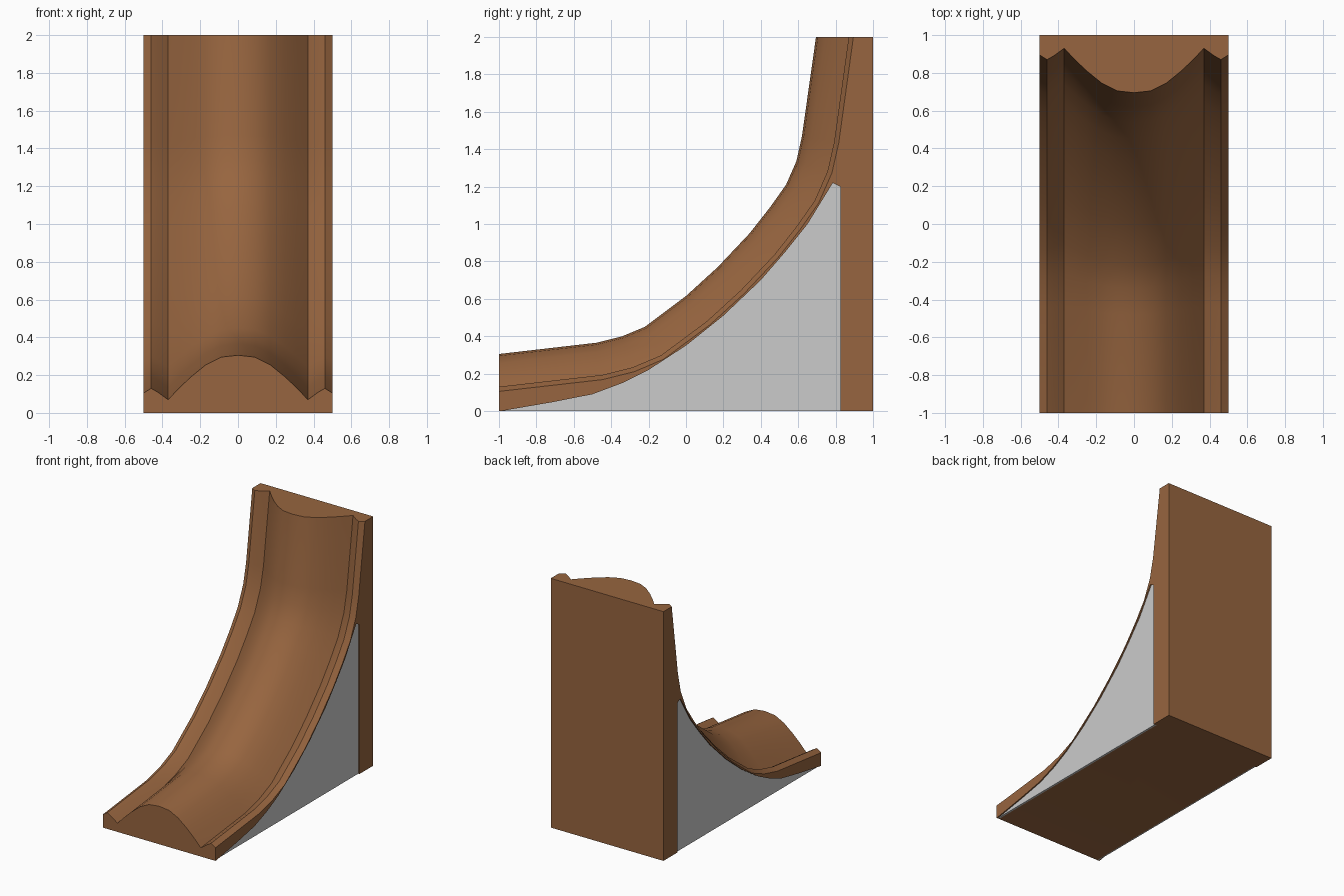
import bpy, bmesh, math
from mathutils import Vector

if "Cube" in bpy.data.objects:
    bpy.data.objects.remove(bpy.data.objects["Cube"])

brown = bpy.data.materials.new("brown")
brown.diffuse_color = (0.31, 0.13, 0.05, 1)
brown.use_nodes = True
brown.node_tree.nodes["Principled BSDF"].inputs["Base Color"].default_value = brown.diffuse_color

# Crest line of the chute as (y, z), and half cross-section as (x, depth below crest)
crest = [Vector(p) for p in [
    (-1, .305), (-.48, .365), (-.34, .40), (-.22, .45), (0, .615), (.17, .77), (.34, .95),
    (.45, 1.09), (.535, 1.21), (.59, 1.335), (.62, 1.47), (.695, 2)]]
half = [(0, 0), (.09, .01), (.17, .05), (.25, .115), (.31, .172), (.37, .235),
        (.425, .195), (.46, .175), (.5, .2)]
section = [(-x, d) for x, d in half[:0:-1]] + half

# Depth direction at each crest point; the ends stay in the front and top planes
dirs = []
for i in range(len(crest)):
    if i == 0:
        dirs.append(Vector((0, -1)))
    elif i == len(crest) - 1:
        dirs.append(Vector((1, 0)))
    else:
        t = ((crest[i] - crest[i - 1]).normalized() + (crest[i + 1] - crest[i]).normalized()).normalized()
        dirs.append(Vector((t.y, -t.x)))


def finish(bm, name, mat=None):
    bmesh.ops.recalc_face_normals(bm, faces=bm.faces[:])
    me = bpy.data.meshes.new(name)
    bm.to_mesh(me)
    bm.free()
    ob = bpy.data.objects.new(name, me)
    bpy.context.collection.objects.link(ob)
    if mat:
        me.materials.append(mat)
    return ob


def slab(name, profile, x0, x1, mat=None):
    """Extrude a (y, z) outline from x0 to x1."""
    bm = bmesh.new()
    f = bm.faces.new([bm.verts.new((x0, y, z)) for y, z in profile])
    ext = bmesh.ops.extrude_face_region(bm, geom=[f])
    bmesh.ops.translate(bm, vec=(x1 - x0, 0, 0),
                        verts=[v for v in ext["geom"] if isinstance(v, bmesh.types.BMVert)])
    return finish(bm, name, mat)


# Solid body: swept chute surface closed by front, top, back, base and sides
bm = bmesh.new()
rows = []
for p, n in zip(crest, dirs):
    rows.append([bm.verts.new((x, *(p + n * d))) for x, d in section])
for a, b in zip(rows, rows[1:]):
    for j in range(len(section) - 1):
        bm.faces.new((a[j], a[j + 1], b[j + 1], b[j]))
fl, fr, bl, br, tl, tr = [bm.verts.new(c) for c in [
    (-.5, -1, 0), (.5, -1, 0), (-.5, 1, 0), (.5, 1, 0), (-.5, 1, 2), (.5, 1, 2)]]
bm.faces.new(rows[0] + [fr, fl])
bm.faces.new(rows[-1] + [tr, tl])
bm.faces.new((bl, br, tr, tl))
bm.faces.new((fl, fr, br, bl))
bm.faces.new([r[0] for r in rows] + [tl, bl, fl])
bm.faces.new([r[-1] for r in rows] + [tr, br, fr])
body = finish(bm, "chute_body", brown)

# Shallow side recesses with grey infill panels
arch = [(-.7, .05), (-.5, .09), (-.34, .15), (-.2, .22), (0, .35), (.2, .51), (.4, .70),
        (.53, .85), (.65, 1.0), (.785, 1.22), (.825, 1.2)]
for s, side in ((1, "right"), (-1, "left")):
    cut = slab("recess_cutter_" + side, [(-1, -.01), (-.99, 0.0)] + arch + [(.825, -.01)], s * .48, s * .6)
    cut.hide_render = True
    cut.hide_viewport = True
    m = body.modifiers.new("recess_" + side, "BOOLEAN")
    m.operation, m.solver, m.object = "DIFFERENCE", "EXACT", cut
    slab("side_panel_" + side, [(-.99, 0)] + arch + [(.825, 0)], s * .475, s * .49)

# Smooth chute with crisp edges
bpy.context.view_layer.objects.active = body
body.select_set(True)
for m in list(body.modifiers):
    bpy.ops.object.modifier_apply(modifier=m.name)
bpy.ops.object.shade_smooth_by_angle(angle=math.radians(40))
